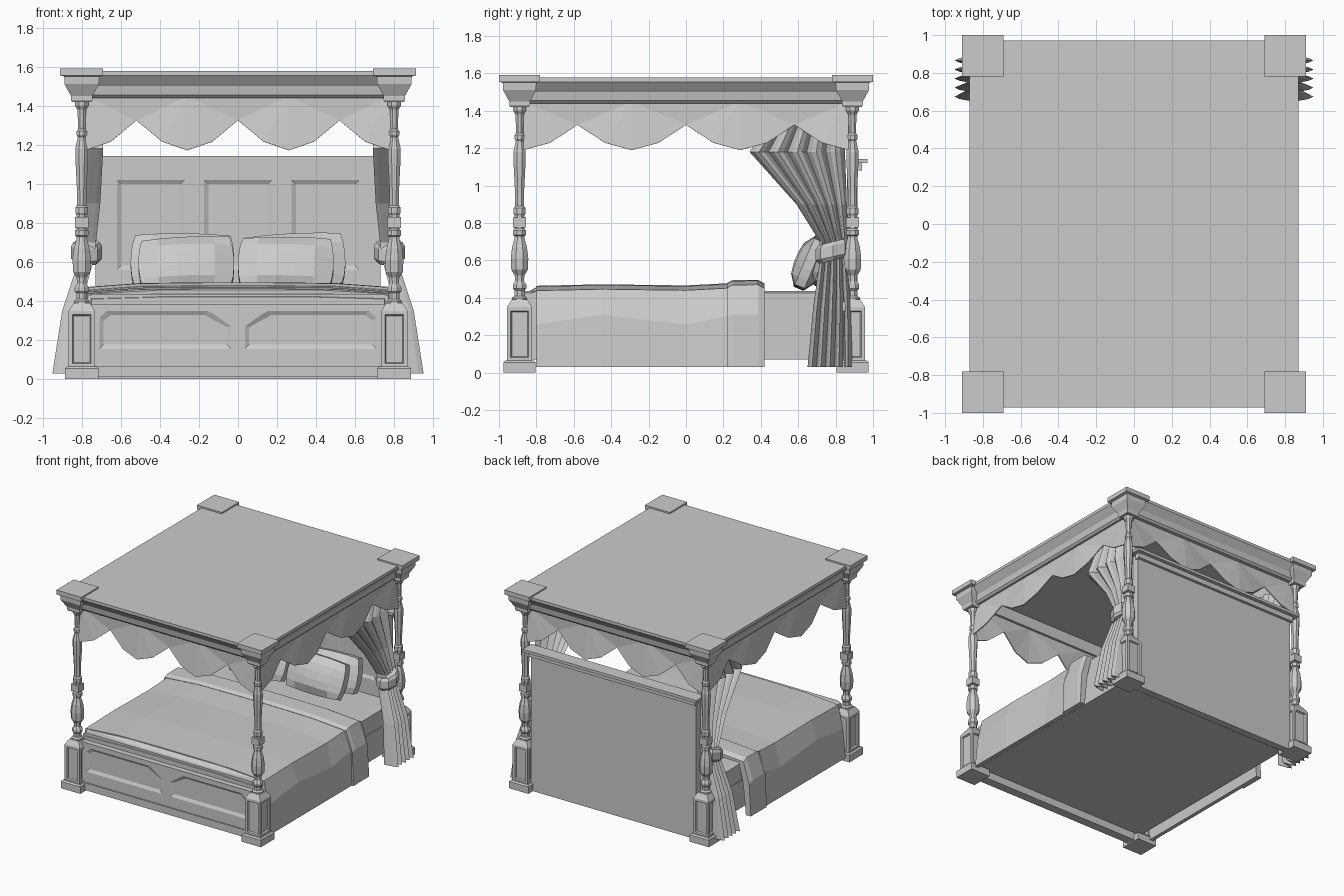
import bpy, bmesh, math
from mathutils import Matrix

cube = bpy.data.objects.get("Cube")
if cube:
    bpy.data.objects.remove(cube, do_unlink=True)

grey = bpy.data.materials.new("plain grey")
grey.use_nodes = True
tone = (0.6, 0.6, 0.6, 1)
grey.diffuse_color = tone
grey.node_tree.nodes["Principled BSDF"].inputs["Base Color"].default_value = tone


def finish(name, bm, solid=True):
    if solid:
        bmesh.ops.recalc_face_normals(bm, faces=bm.faces)
    mesh = bpy.data.meshes.new(name)
    bm.to_mesh(mesh)
    bm.free()
    mesh.materials.append(grey)
    obj = bpy.data.objects.new(name, mesh)
    bpy.context.collection.objects.link(obj)
    return obj


def loft_bm(rings):
    """Skin a list of closed rings and cap both ends."""
    bm = bmesh.new()
    rows = [[bm.verts.new(p) for p in ring] for ring in rings]
    n = len(rows[0])
    for a, b in zip(rows, rows[1:]):
        for i in range(n):
            j = (i + 1) % n
            bm.faces.new((a[i], a[j], b[j], b[i]))
    bm.faces.new(rows[0])
    bm.faces.new(rows[-1])
    bmesh.ops.recalc_face_normals(bm, faces=bm.faces)
    return bm


def loft(name, rings):
    return finish(name, loft_bm(rings))


def rect(cx, cy, hx, hy, z):
    return [(cx + a * hx, cy + b * hy, z) for a, b in ((-1, -1), (1, -1), (1, 1), (-1, 1))]


def box(name, x, y0, y1, z0, z1):
    cy, hy = (y0 + y1) / 2, (y1 - y0) / 2
    return loft(name, [rect(0, cy, x, hy, z) for z in (z0, z1)])


def lathe(name, cx, cy, profile, sides=8):
    rings = []
    for r, z in profile:
        r /= math.cos(math.pi / sides)
        angles = [(i + 0.5) * 2 * math.pi / sides for i in range(sides)]
        rings.append([(cx + r * math.cos(a), cy + r * math.sin(a), z) for a in angles])
    return loft(name, rings)


def recess(board, outline, y, depth=0.012, rim=0.022):
    """Cut a bevelled panel into the front of a board."""
    xs, zs = [p[0] for p in outline], [p[1] for p in outline]
    cx, cz = (min(xs) + max(xs)) / 2, (min(zs) + max(zs)) / 2
    hx, hz = max(xs) - cx, max(zs) - cz
    rings = []
    for t in (-0.4, 1):
        fx, fz = 1 - rim * t / hx, 1 - rim * t / hz
        rings.append([(cx + (x - cx) * fx, y + depth * t, cz + (z - cz) * fz) for x, z in outline])
    cutter = loft("panel_cutter", rings)
    cutter.hide_render = True
    mod = board.modifiers.new("panel", "BOOLEAN")
    mod.object, mod.solver = cutter, "EXACT"
    bpy.context.view_layer.update()
    evaluated = board.evaluated_get(bpy.context.evaluated_depsgraph_get())
    mesh = bpy.data.meshes.new_from_object(evaluated)
    board.modifiers.clear()
    board.data = mesh
    bpy.data.objects.remove(cutter, do_unlink=True)


# Four corner posts: plinth, panelled pedestal, turned shaft, flared capital
SHAFT = [(.04, .38), (.04, .40), (.028, .41), (.028, .44), (.036, .45), (.036, .47), (.024, .49),
         (.026, .52), (.044, .55), (.047, .61), (.04, .67), (.026, .72), (.026, .73), (.034, .735),
         (.034, .76), (.026, .77), (.026, .84), (.032, .85), (.032, .88), (.024, .89), (.024, .96),
         (.033, 1.14), (.033, 1.18), (.02, 1.24), (.026, 1.25), (.026, 1.27), (.018, 1.28),
         (.022, 1.38), (.034, 1.40), (.034, 1.43)]
CAPITAL = [(.05, 1.42), (.055, 1.43), (.055, 1.45), (.088, 1.51), (.09, 1.55), (.11, 1.555), (.11, 1.59)]
for sx, side in ((-1, "right"), (1, "left")):
    for sy, end in ((-1, "front"), (1, "back")):
        cx, cy, tag = .8 * sx, .89 * sy, f"{end}_{side}"
        loft(f"post_plinth_{tag}", [rect(cx, cy, h, h, z) for h, z in ((.086, 0), (.086, .055), (.075, .065))])
        bm = loft_bm([rect(cx, cy, h, h, z) for h, z in ((.067, .06), (.067, .35), (.042, .39))])
        bm.normal_update()
        sides = [f for f in bm.faces if abs(f.normal.z) < .1]
        bmesh.ops.inset_individual(bm, faces=sides, thickness=.028)
        bmesh.ops.inset_individual(bm, faces=sides, thickness=.008, depth=-.012)
        finish(f"post_pedestal_{tag}", bm)
        lathe(f"post_shaft_{tag}", cx, cy, SHAFT)
        loft(f"post_block_{tag}", [rect(cx, cy, .034, .034, z) for z in (.775, .83)])
        loft(f"post_capital_{tag}", [rect(cx, cy, h, h, z) for h, z in CAPITAL])

# Canopy roof with moulded cornice and hollow underside
CORNICE = [(0, 1.578), (0, 1.555), (.03, 1.515), (.042, 1.50), (.05, 1.455), (.065, 1.44),
           (.12, 1.44), (.12, 1.53)]
loft("canopy", [rect(0, 0, .87 - d, .972 - d, z) for d, z in CORNICE])


# Scalloped valance: each scallop is a fan of facets from its top centre
def valance(name, half, dist, depth, angle):
    bm = bmesh.new()
    steps = 12
    low = []
    for i in range(steps + 1):
        s = i / steps * 2 - 1
        drop = abs(math.sin(1.5 * math.pi * s))
        low.append(bm.verts.new((s * half, -dist - .035 * drop + .005, 1.325 - depth * drop)))
    tops = [bm.verts.new(((k * 2 / 3 - 1) * half, -dist, 1.45)) for k in range(4)]
    for k, top in enumerate(tops):
        for i in range(max(0, 4 * k - 2), min(steps, 4 * k + 2)):
            bm.faces.new((top, low[i], low[i + 1]))
        if k < 3:
            bm.faces.new((top, low[4 * k + 2], tops[k + 1]))
    bm.transform(Matrix.Rotation(angle, 4, "Z"))
    obj = finish(name, bm, solid=False)
    mod = obj.modifiers.new("thickness", "SOLIDIFY")
    mod.thickness = .008


for k, name in enumerate(("front", "left", "back", "right")):
    half, dist, depth = ((.78, .88, .153), (.87, .79, .135))[k % 2]
    valance(f"valance_{name}", half, dist, depth, k * math.pi / 2)

# Headboard with three panels and a ledge
head = box("headboard", .73, .86, .918, 0, 1.125)
for cx in (-.447, 0, .447):
    recess(head, [(cx - .173, .56), (cx + .173, .56), (cx + .173, 1.02), (cx - .173, 1.02)], .86)
box("headboard_moulding", .74, .90, .94, 1.08, 1.12)
box("headboard_ledge", .77, .86, .97, 1.12, 1.142)

# Footboard with two panels clipped at their upper corners
foot = box("footboard", .75, -.91, -.85, .02, .385)
for s in (-1, 1):
    shape = [(.035, .155), (.71, .155), (.71, .315), (.67, .35), (.155, .35), (.035, .27)]
    recess(foot, [(s * x, z) for x, z in shape], -.91)
box("footboard_rail", .75, -.92, -.85, .01, .068)

# Bed base and mattress
box("bed_base", .775, -.88, .88, .07, .29)
loft("mattress", [rect(0, 0, .77 - d, .86, z) for d, z in ((0, .29), (0, .425), (.03, .437))])


# Blanket draped over both sides, open underneath
def drape(name, stations, grow=0):
    rings = []
    for y, top, belly in stations:
        half = [(.855 + grow, .03), (.84 + belly + grow, .28 + belly * 3), (.79 + grow, top - .022),
                (.5, top), (.15, top + .004)]
        inner = [(.825, .03), (.80, .28), (.765, top - .05), (.5, top - .03), (.15, top - .03)]
        right = [(-x, z) for x, z in half]
        inner_right = [(-x, z) for x, z in inner]
        path = half + right[::-1] + inner_right + inner[::-1]
        rings.append([(x, y, z) for x, z in path])
    loft(name, rings)


drape("blanket", [(-.80, .460, -.008), (-.45, .468, .01), (0, .462, -.008), (.25, .475, .01), (.40, .468, 0)])
drape("blanket_fold", [(.22, .476, .005), (.25, .49, .01), (.385, .492, .01), (.42, .472, 0)], .014)
loft("blanket_foot", [[(x, y, z) for x, z in ((-w, low), (w, low), (w, mid), (.4, top), (-.4, top), (-w, mid))]
                      for y, w, low, mid, top in ((-.865, .75, .385, .41, .42), (-.79, .78, .385, .44, .462))])


# Two rows of plump leaning pillows
def pillow(name, x, y, z, hx, hz, lean, turn):
    bm = bmesh.new()
    bmesh.ops.create_cube(bm, size=2)
    bmesh.ops.subdivide_edges(bm, edges=bm.edges[:], cuts=4, use_grid_fill=True)
    for v in bm.verts:
        u, t, w = v.co
        puff = .35 + .65 * math.sqrt((1 - u * u) * (1 - w * w))
        pinch = 1 - .08 * u * u * w * w
        v.co = (hx * u * pinch, .08 * t * puff, hz * w * pinch * (1 + .04 * u * w))
    bm.transform(Matrix.Translation((x, y, z)) @ Matrix.Rotation(lean, 4, "X") @ Matrix.Rotation(turn, 4, "Y"))
    finish(name, bm)


for s, side in ((-1, "right"), (1, "left")):
    pillow(f"front_pillow_{side}", s * .255 - .01, .66, .585, .245, .145, -.4, s * .03)
    pillow(f"back_pillow_{side}", s * .285, .755, .60, .265, .145, -.3, -s * .03)

# Pleated back curtains, gathered by a tie: height, near y, far y, x, fold depth
GATHER = [(.03, .65, .89, .905, .045), (.35, .68, .885, .865, .035), (.60, .715, .865, .79, .028),
          (.70, .715, .865, .775, .028), (.90, .59, .86, .755, .03), (1.18, .34, .85, .74, .03),
          (1.31, .43, .84, .745, .022), (1.44, .50, .84, .75, .015)]
FOLDS, PARTS = 5, 4
for s, side in ((-1, "right"), (1, "left")):
    rings = []
    for z, near, far, x, amp in GATHER:
        outer = []
        for i in range(FOLDS * PARTS + 1):
            bulge = 2 * abs(math.sin(math.pi * i / PARTS)) - 1
            outer.append((x + amp * bulge, near + (far - near) * i / (FOLDS * PARTS)))
        inner = [(px - .02, py) for px, py in outer[::-1]]
        rings.append([(s * px, py, z) for px, py in outer + inner])
    loft(f"curtain_{side}", rings)
    tie = []
    for z, r in ((.60, .8), (.62, 1), (.68, 1), (.70, .85)):
        turns = [i * math.pi / 4 for i in range(8)]
        tie.append([(s * (.775 + .08 * r * math.cos(a)), .785 + .092 * r * math.sin(a),
                     z + .02 * math.sin(a)) for a in turns])
    loft(f"curtain_tie_{side}", tie)
